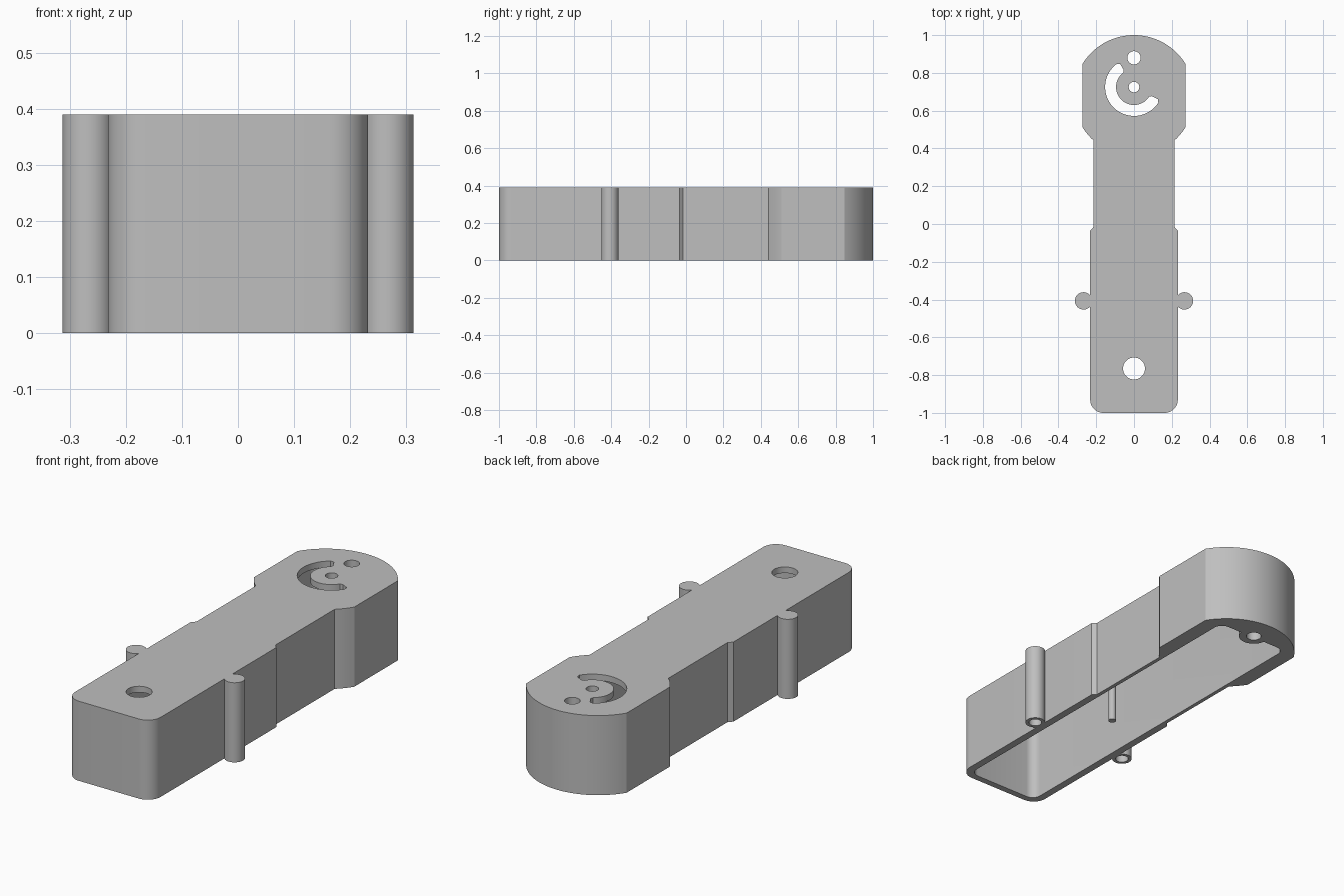
import bpy, bmesh
from math import sin, cos, asin, pi, radians

cube = bpy.data.objects.get("Cube")
if cube:
    bpy.data.objects.remove(cube)

HEIGHT = 0.39
PLATE = 0.03

grey = bpy.data.materials.new("plain_grey")
grey.use_nodes = True
colour = (0.52, 0.52, 0.52, 1)
grey.diffuse_color = colour
grey.node_tree.nodes["Principled BSDF"].inputs["Base Color"].default_value = colour


def arc(cx, cy, r, start, end, steps):
    return [(cx + r * cos(start + (end - start) * i / steps),
             cy + r * sin(start + (end - start) * i / steps)) for i in range(steps + 1)]


def prism(name, outline, low, high):
    """Extrude a counter-clockwise outline between two heights."""
    bm = bmesh.new()
    face = bm.faces.new([bm.verts.new((x, y, low)) for x, y in outline])
    top = bmesh.ops.extrude_face_region(bm, geom=[face])["geom"]
    verts = [g for g in top if isinstance(g, bmesh.types.BMVert)]
    bmesh.ops.translate(bm, verts=verts, vec=(0, 0, high - low))
    bmesh.ops.recalc_face_normals(bm, faces=bm.faces)
    mesh = bpy.data.meshes.new(name)
    bm.to_mesh(mesh)
    bm.free()
    mesh.materials.append(grey)
    obj = bpy.data.objects.new(name, mesh)
    bpy.context.collection.objects.link(obj)
    return obj


def cylinder(name, x, y, r, low, high, sides=40):
    return prism(name, arc(x, y, r, 0, 2 * pi, sides)[:-1], low, high)


def activate(obj):
    bpy.ops.object.select_all(action="DESELECT")
    obj.select_set(True)
    bpy.context.view_layer.objects.active = obj


def cut(obj, cutter):
    cutter.hide_render = True
    activate(obj)
    mod = obj.modifiers.new("cut", "BOOLEAN")
    mod.operation = "DIFFERENCE"
    mod.solver = "EXACT"
    mod.object = cutter
    bpy.ops.object.modifier_apply(modifier=mod.name)
    bpy.data.objects.remove(cutter)


def finish(obj):
    activate(obj)
    bpy.ops.object.shade_smooth_by_angle(angle=radians(25))


# Outer outline: rounded front, stepped waist, circular head with flat sides
front_half, waist_half, head_half = 0.232, 0.214, 0.272
head_y, head_r, fillet = 0.68, 0.32, 0.07
waist_angle = asin(waist_half / head_r) - pi / 2
side_angle = pi / 2 - asin(head_half / head_r)
right = arc(front_half - fillet, fillet - 1, fillet, -pi / 2, 0, 10)
right += [(front_half, -0.035), (waist_half, -0.015)]
right += arc(0, head_y, head_r, waist_angle, -side_angle, 5)
right += arc(0, head_y, head_r, side_angle, pi / 2, 20)
left = [(-x, y) for x, y in reversed(right[:-1])]
body = prism("hollow_body", right + left, 0, HEIGHT)

# Straight cavity open at the bottom, leaving a head boss and a thin pin
inner, front, back, r = 0.195, -0.968, 0.87, 0.045
corners = [(inner - r, front + r, -pi / 2), (inner - r, back - r, 0),
           (r - inner, back - r, pi / 2), (r - inner, front + r, pi)]
pocket = [p for x, y, a in corners for p in arc(x, y, r, a, a + pi / 2, 8)]
cavity = prism("cavity_cutter", pocket, -0.1, HEIGHT - PLATE)
cut(cavity, cylinder("head_boss", 0, 0.88, 0.07, -0.2, 0.5))
cut(cavity, cylinder("inner_pin", 0, -0.16, 0.018, -0.2, 0.5, 20))
cut(body, cavity)

# Round holes through the top plate
for y, radius in ((-0.765, 0.058), (0.725, 0.028), (0.88, 0.035)):
    cut(body, cylinder("hole_cutter", 0, y, radius, -0.2, 0.5))

# Curved slot around the pivot hole, with softened ends
slot_y, mid, half = 0.725, 0.124, 0.029
a, b = radians(121), radians(333)
soft = 0.1
outer = arc(0, slot_y, mid + half, a + soft, b - soft, 36)
inside = arc(0, slot_y, mid - half, b - soft, a + soft, 36)
tip_b = [(t * cos(b), slot_y + t * sin(b)) for t in (mid + half * 0.6, mid - half * 0.6)]
tip_a = [(t * cos(a), slot_y + t * sin(a)) for t in (mid - half * 0.6, mid + half * 0.6)]
cut(body, prism("slot_cutter", outer + tip_b + inside + tip_a, 0.2, 0.5))
finish(body)

# Side posts with blind sockets underneath
for side, name in ((1, "left_post"), (-1, "right_post")):
    post = cylinder(name, side * 0.267, -0.407, 0.046, 0, HEIGHT)
    cut(post, cylinder("socket_cutter", side * 0.267, -0.407, 0.03, -0.1, 0.3))
    finish(post)
